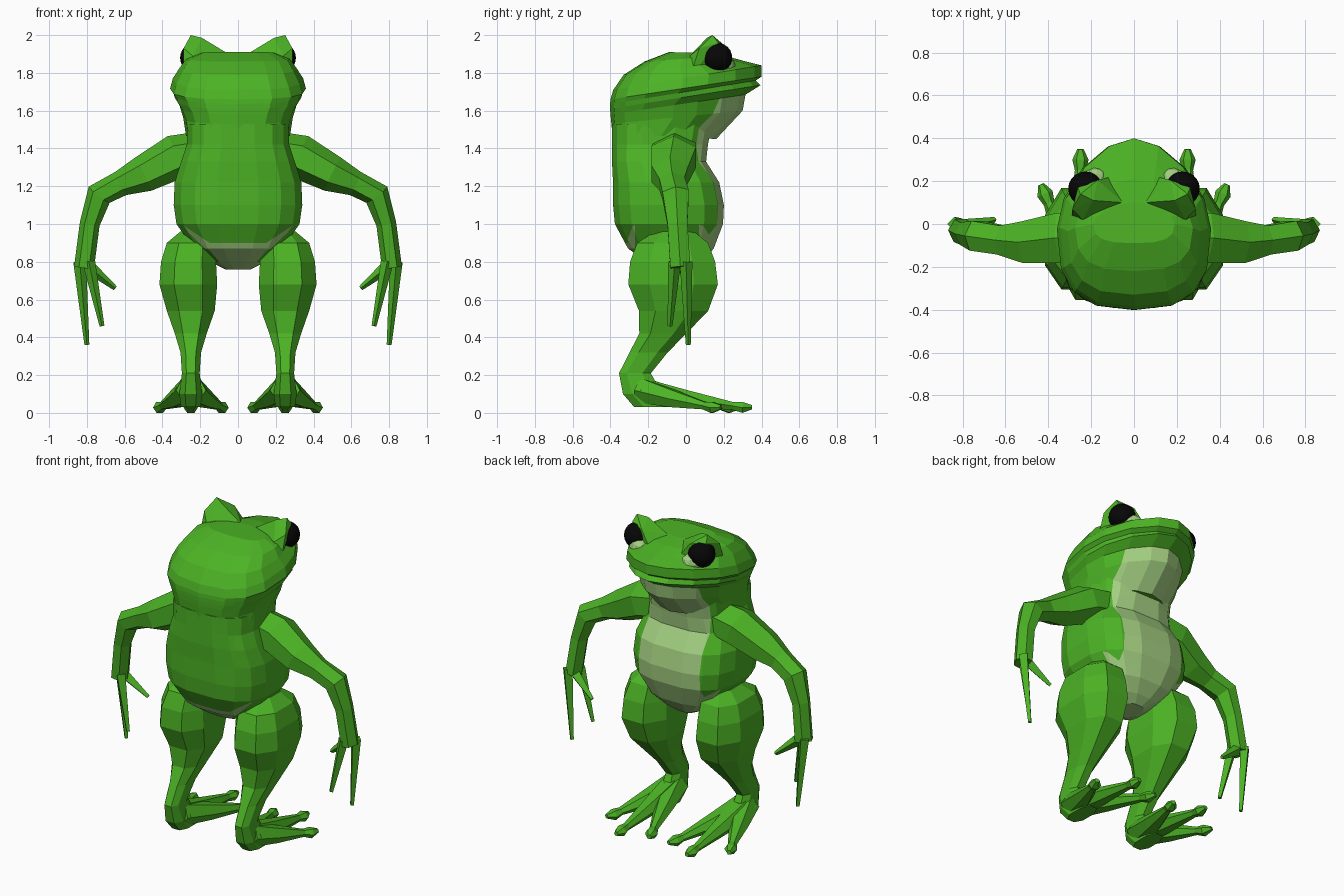
import bpy, bmesh, math
from mathutils import Vector, Matrix

if "Cube" in bpy.data.objects:
    bpy.data.objects.remove(bpy.data.objects["Cube"])


def material(name, rgb):
    m = bpy.data.materials.new(name)
    m.diffuse_color = (*rgb, 1)
    m.use_nodes = True
    m.node_tree.nodes["Principled BSDF"].inputs["Base Color"].default_value = m.diffuse_color
    return m


GREEN = material("frog green", (0.072, 0.45, 0.018))
PALE = material("pale belly", (0.37, 0.63, 0.22))
BLACK = material("eye black", (0.002, 0.002, 0.002))


def finish(bm, name, mats, mirror=False):
    bmesh.ops.recalc_face_normals(bm, faces=bm.faces)
    me = bpy.data.meshes.new(name)
    bm.to_mesh(me)
    bm.free()
    for m in mats:
        me.materials.append(m)
    ob = bpy.data.objects.new(name, me)
    bpy.context.collection.objects.link(ob)
    if mirror:
        ob.modifiers.new("Mirror", 'MIRROR')
    return ob


def skin(bm, rings):
    """Bridge a list of point rings and close both ends."""
    vs = [[bm.verts.new(p) for p in r] for r in rings]
    n = len(vs[0])
    for a, b in zip(vs, vs[1:]):
        for i in range(n):
            j = (i + 1) % n
            bm.faces.new((a[i], a[j], b[j], b[i]))
    bm.faces.new(vs[0])
    bm.faces.new(vs[-1])


def loft(sections, n, power, front_power=None, shift=0.5):
    """Sections: (z back, z front, centre x, half width, y back, y front)."""
    bm = bmesh.new()
    rings = []
    for zb, zf, cx, w, yb, yf in sections:
        yc = yb + 0.47 * (yf - yb)
        ring = []
        for i in range(n):
            a = 2 * math.pi * (i + shift) / n
            c, s = math.cos(a), math.sin(a)
            p = front_power if front_power and s > 1e-6 else power
            x = cx + w * math.copysign(abs(c) ** p, c)
            y = yc + (yf - yc if s > 0 else yc - yb) * math.copysign(abs(s) ** p, s)
            ring.append((x, y, zb + (zf - zb) * (y - yb) / (yf - yb)))
        rings.append(ring)
    skin(bm, rings)
    return bm


def tube(bm, path, ref, n=6, flat=1.0):
    """Tapered limb through (x, y, z, radius) points."""
    pts = [Vector(p[:3]) for p in path]
    rings = []
    for i, p in enumerate(pts):
        t = (pts[min(i + 1, len(pts) - 1)] - pts[max(i - 1, 0)]).normalized()
        u = t.cross(Vector(ref)).normalized()
        v = t.cross(u)
        r = path[i][3]
        rings.append([p + u * r * math.cos(k * 2 * math.pi / n)
                      + v * r * flat * math.sin(k * 2 * math.pi / n) for k in range(n)])
    skin(bm, rings)


def cut(bm, co, no):
    bmesh.ops.bisect_plane(bm, geom=bm.verts[:] + bm.edges[:] + bm.faces[:],
                           plane_co=co, plane_no=no)


# Torso with pale belly and underside
torso = loft([
    (.76, .76, 0, .07, -.13, .04), (.80, .80, 0, .15, -.21, .09),
    (.87, .87, 0, .24, -.31, .15), (1.0, 1.0, 0, .33, -.38, .20),
    (1.1, 1.1, 0, .345, -.39, .205), (1.22, 1.22, 0, .34, -.39, .18),
    (1.33, 1.33, 0, .305, -.395, .11), (1.42, 1.42, 0, .275, -.395, .12),
    (1.53, 1.53, 0, .275, -.395, .14)], 16, .7)
for s in (1, -1):
    cut(torso, (s * .215, 0, 0), (1, 0, 0))
    cut(torso, (s * .15, 0, .90), (-s * .55, 0, .83))
for co, no in (((0, 0, .90), (0, 0, 1)), ((0, -.27, 0), (0, 1, 0)), ((0, .07, 0), (0, 1, 0))):
    cut(torso, co, no)
for f in torso.faces:
    c = f.calc_center_median()
    ends = c.y < -.27 or c.y > .07 or abs(c.x) < .15
    under = ends and c.z < .90 + max(0, abs(c.x) - .15) * .66
    belly = c.y > 0 and abs(c.x) < .215
    f.material_index = 1 if under or belly else 0
finish(torso, "torso", [GREEN, PALE])

# Head: tilted rings give the sloping jaw, mouth crease and pointed snout
head = loft([
    (1.48, 1.45, 0, .275, -.39, .16), (1.53, 1.60, 0, .29, -.395, .30),
    (1.58, 1.685, 0, .31, -.40, .315), (1.61, 1.735, 0, .335, -.402, .395),
    (1.635, 1.76, 0, .342, -.402, .37), (1.66, 1.78, 0, .36, -.40, .40),
    (1.71, 1.84, 0, .345, -.385, .40), (1.79, 1.865, 0, .31, -.33, .30),
    (1.86, 1.89, 0, .275, -.22, .21), (1.91, 1.905, 0, .19, -.09, .10)],
    16, .72, 1.15, 0)
for s in (1, -1):
    cut(head, (s * .215, 0, 0), (1, 0, 0))
for f in head.faces:
    c = f.calc_center_median()
    throat = c.y > .05 and abs(c.x) < .215 and c.z < 1.635 + .155 * c.y
    f.material_index = 1 if throat else 0
finish(head, "head", [GREEN, PALE])

# Peaked eye hoods
hood = bmesh.new()
for p in ((.05, .10, 1.90), (.19, .11, 1.985), (.25, .14, 2.0), (.288, .07, 1.93),
          (.29, .02, 1.78), (.24, .02, 1.89), (.11, .22, 1.86), (.17, .205, 1.945),
          (.19, .20, 1.80), (.262, .17, 1.96)):
    hood.verts.new(p)
bmesh.ops.convex_hull(hood, input=hood.verts[:])
finish(hood, "eye_hood", [GREEN], True)

# Pale lids and eyeballs
gaze = Matrix.Rotation(math.radians(-37), 4, 'Z')


def ball(name, centre, radii, mat, detail):
    bm = bmesh.new()
    m = Matrix.Translation(centre) @ gaze @ Matrix.Diagonal((*radii, 1))
    bmesh.ops.create_icosphere(bm, subdivisions=detail, radius=1, matrix=m)
    return finish(bm, name, [mat], True)


ball("eye_lid", (.195, .20, 1.835), (.075, .055, .055), PALE, 2)
eye = ball("eyeball", (.227, .165, 1.88), (.08, .08, .08), BLACK, 3)
for p in eye.data.polygons:
    p.use_smooth = True

# Arms with three thin fingers
arm = bmesh.new()
Y = (0, 1, 0)
tube(arm, [(.20, -.06, 1.38, .11), (.33, -.065, 1.355, .118), (.50, -.085, 1.265, .098),
           (.62, -.075, 1.215, .068), (.735, -.055, 1.155, .07), (.785, -.045, 1.0, .053),
           (.815, -.03, .77, .053)], Y, 6, 1.15)
for tip, base in (((.80, .012, .36), (.838, .0, .80)), ((.72, -.085, .46), (.79, -.06, .80)),
                  ((.65, .02, .66), (.785, -.01, .77))):
    tube(arm, [(*base, .034), (*tip, .013)], Y, 4)
finish(arm, "arm", [GREEN], True)

# Legs: plump thigh, thin shin set back to the heel
leg = loft([
    (.96, .96, .23, .08, -.17, .05), (.90, .90, .25, .135, -.27, .13),
    (.80, .80, .262, .155, -.31, .17), (.68, .68, .263, .163, -.32, .185),
    (.54, .54, .25, .135, -.26, .13), (.42, .42, .25, .09, -.255, .01),
    (.32, .32, .25, .058, -.305, -.09), (.21, .21, .25, .05, -.36, -.18),
    (.10, .10, .25, .065, -.34, -.12), (.03, .03, .25, .055, -.28, -.06)], 8, .8)
finish(leg, "leg", [GREEN], True)

# Feet: three long toes with flared pads
foot = bmesh.new()
for tx, ty in ((.25, .30), (.085, .23), (.415, .14)):
    a, b = Vector((.25, -.24, .12)), Vector((tx, ty, .028))
    m = a.lerp(b, .45)
    d = (b - a).normalized() * .05
    e = b + d
    tube(foot, [(*a, .085), (m.x, m.y, .075, .058), (*(b - d), .026), (*b, .038),
                (e.x, e.y, .03, .015)], (0, 0, 1), 6, .9)
for v in foot.verts:
    v.co.z = max(v.co.z, 0)
finish(foot, "foot", [GREEN], True)
